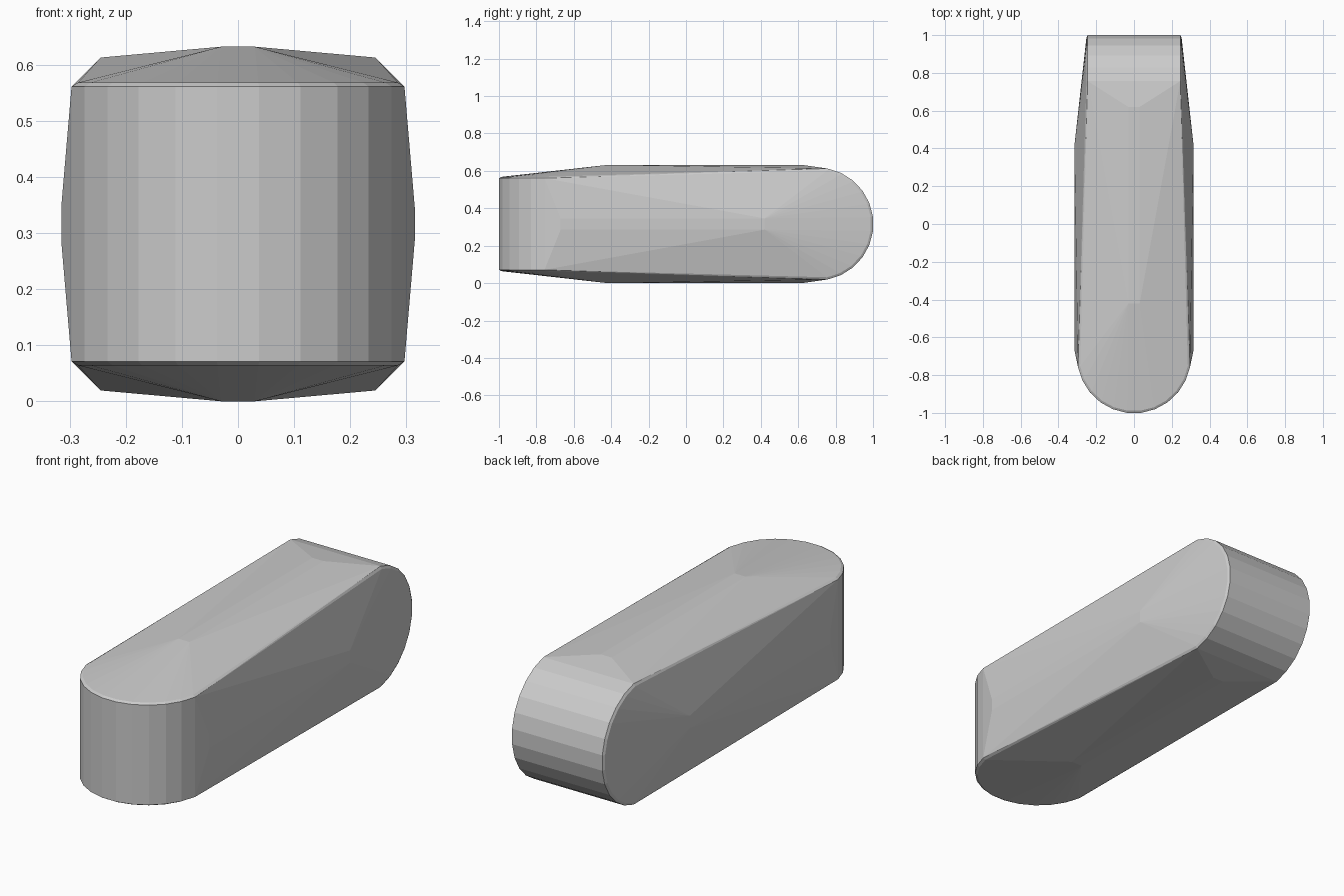
import bpy, bmesh, math

if "Cube" in bpy.data.objects:
    bpy.data.objects.remove(bpy.data.objects["Cube"])

CZ = 0.316   # height of the centre line
R = 0.302    # radius of the rounded ends

def half_rim(radius, half_width):
    """Two mirrored half-round rims: (across, along, width)."""
    pts = []
    for i in range(12):
        a = math.radians(-79.2 + 14.4 * i)
        for s in (-1, 1):
            pts.append((radius * math.sin(a), 0.7 + radius * math.cos(a), s * half_width))
    return pts

# Rounded end: outer rim plus a narrow chamfered inner rim
rim = half_rim(R, 0.245) + half_rim(R - 0.012, 0.252)

points = []
# Front end is round seen from above, back end is round seen from the side
for across, along, width in rim:
    points.append((across, -along, CZ + width))
    points.append((width, along, CZ + across))

# Shallow crowns on the top, bottom and both sides
for s in (-1, 1):
    for t in (-0.03, 0.03):
        points.append((t, -0.42, CZ + s * 0.316))
        points.append((s * 0.315, 0.42, CZ + t))
        points.append((t, 0.62, CZ + s * 0.316))
        points.append((s * 0.315, -0.67, CZ + t))

# Skin everything as one convex block
bm = bmesh.new()
for p in points:
    bm.verts.new(p)
result = bmesh.ops.convex_hull(bm, input=bm.verts)
loose = [v for v in bm.verts if not v.link_faces]
bmesh.ops.delete(bm, geom=loose, context='VERTS')
bmesh.ops.dissolve_limit(bm, angle_limit=math.radians(0.3), verts=bm.verts, edges=bm.edges)
bmesh.ops.recalc_face_normals(bm, faces=bm.faces)
mesh = bpy.data.meshes.new("twisted_capsule_block")
bm.to_mesh(mesh)
bm.free()
block = bpy.data.objects.new("twisted_capsule_block", mesh)
bpy.context.collection.objects.link(block)
